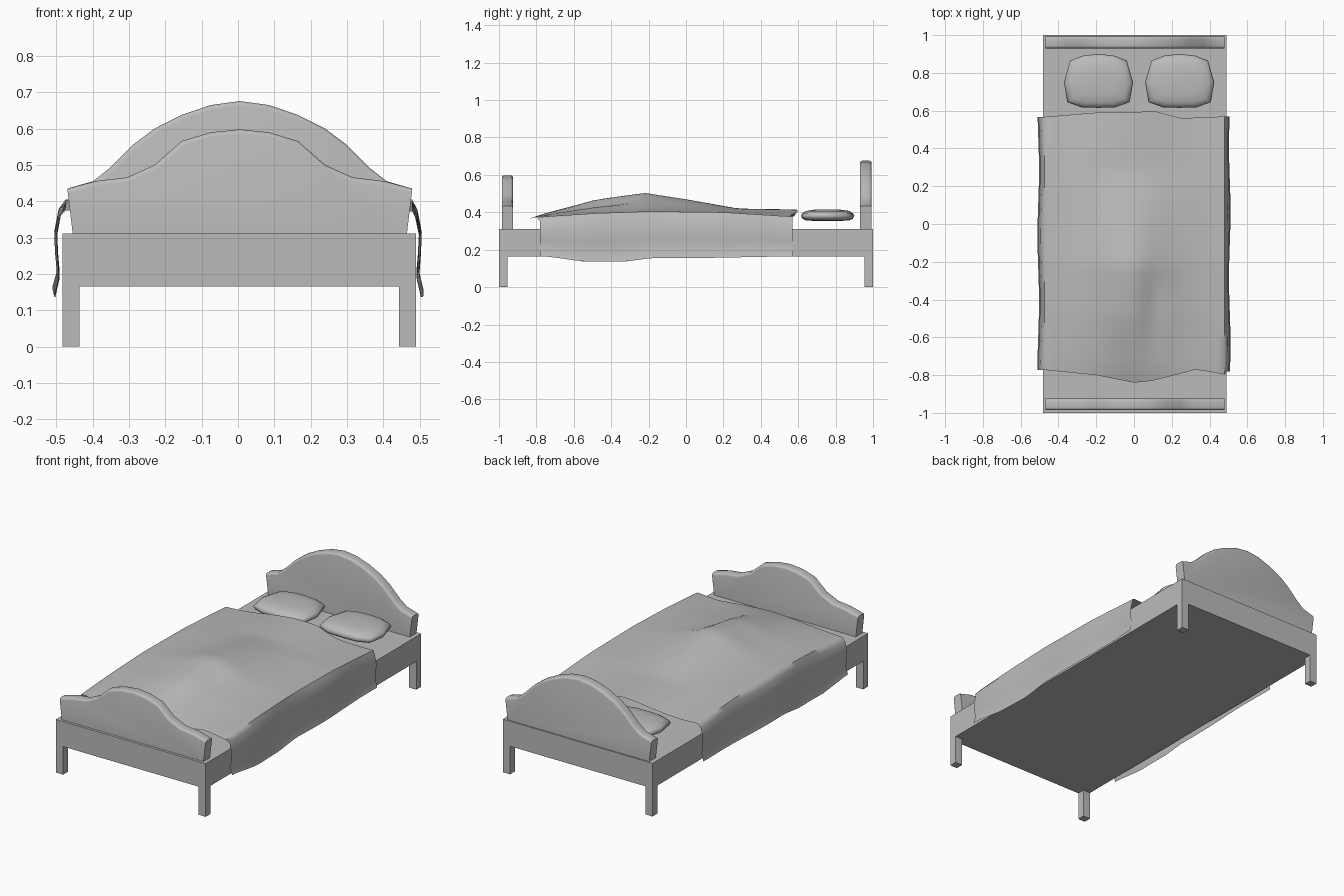
import bpy, bmesh, math
from mathutils import Vector

cube = bpy.data.objects.get("Cube")
if cube:
    bpy.data.objects.remove(cube, do_unlink=True)

grey = bpy.data.materials.new("plain_grey")
grey.use_nodes = True
GREY = (0.5, 0.5, 0.5, 1)
grey.diffuse_color = GREY
grey.node_tree.nodes["Principled BSDF"].inputs["Base Color"].default_value = GREY

CX = 0.005  # frame centre line


def finish(name, bm, angle=None, recalc=True):
    if recalc:
        bmesh.ops.recalc_face_normals(bm, faces=bm.faces)
    mesh = bpy.data.meshes.new(name)
    bm.to_mesh(mesh)
    bm.free()
    mesh.materials.append(grey)
    ob = bpy.data.objects.new(name, mesh)
    bpy.context.collection.objects.link(ob)
    if angle:
        bpy.ops.object.select_all(action="DESELECT")
        ob.select_set(True)
        bpy.context.view_layer.objects.active = ob
        bpy.ops.object.shade_smooth_by_angle(angle=math.radians(angle))
    return ob


def box(name, lo, hi):
    bm = bmesh.new()
    bmesh.ops.create_cube(bm, size=1)
    for v in bm.verts:
        v.co = [l + (c + 0.5) * (h - l) for l, h, c in zip(lo, hi, v.co)]
    return finish(name, bm)


def lerp(points, t):
    """Piecewise linear lookup in sorted (t, value) pairs, eased between them."""
    if t <= points[0][0]:
        return points[0][1]
    for (a, va), (b, vb) in zip(points, points[1:]):
        if t <= b:
            return va + (vb - va) * (t - a) / (b - a)
    return points[-1][1]


# Frame and legs
box("bed_frame", (-0.483, -1, 0.165), (0.49, 1, 0.312))
for xn, x in (("right", -0.483), ("left", 0.443)):
    for yn, y in (("front", -1), ("back", 0.955)):
        box(f"{yn}_{xn}_leg", (x, y, 0), (x + 0.047, y + 0.045, 0.166))


# Arched end boards with a rounded top edge
def end_board(name, half, y0, y1):
    pts = [(CX - x, z) for x, z in half] + [(CX + x, z) for x, z in half[-2::-1]]
    bm = bmesh.new()
    face = bm.faces.new([bm.verts.new((x, y0, z)) for x, z in pts])
    ext = bmesh.ops.extrude_face_region(bm, geom=[face])
    for v in ext["geom"]:
        if isinstance(v, bmesh.types.BMVert):
            v.co.y = y1
    rim = [e for e in bm.edges if abs(e.verts[0].co.y - e.verts[1].co.y) < 1e-5
           and min(v.co.z for v in e.verts) > 0.4]
    bmesh.ops.bevel(bm, geom=rim, offset=0.013, segments=3, profile=0.5, affect="EDGES")
    finish(name, bm, 40)


end_board("headboard", [(0.46, 0.31), (0.475, 0.435), (0.405, 0.455), (0.36, 0.49),
                        (0.295, 0.555), (0.235, 0.6), (0.16, 0.638), (0.08, 0.665),
                        (0, 0.676)], 0.93, 0.992)
end_board("footboard", [(0.46, 0.31), (0.475, 0.435), (0.395, 0.456), (0.31, 0.466),
                        (0.235, 0.5), (0.16, 0.566), (0.08, 0.59), (0, 0.598)], -0.985, -0.925)

# Draped blanket: one open sheet, swept along the bed
FOOT = [(-0.5, -0.77), (-0.2, -0.8), (0, -0.84), (0.1, -0.83), (0.33, -0.77), (0.5, -0.8)]
HEAD = [(-0.5, 0.565), (-0.2, 0.59), (0, 0.59), (0.1, 0.6), (0.25, 0.56), (0.5, 0.57)]
CREST = [(-0.84, 0.365), (-0.77, 0.39), (-0.48, 0.468), (-0.22, 0.504), (0, 0.47),
         (0.28, 0.42), (0.6, 0.415)]
EDGE = [(-0.84, 0.365), (-0.75, 0.378), (-0.48, 0.395), (-0.2, 0.405), (0.2, 0.4), (0.6, 0.375)]
HEM = [(-0.75, 0.165), (-0.55, 0.137), (-0.33, 0.136), (-0.18, 0.156), (0.1, 0.156), (0.57, 0.165)]
ROWS, COLS = 30, 24


def blanket_row(t):
    row = []
    for i in range(COLS + 1):
        x = -0.475 + 0.955 * i / COLS
        y = lerp(FOOT, x) + t * (lerp(HEAD, x) - lerp(FOOT, x))
        side = 1 - abs(2 * i / COLS - 1)
        ridge = math.exp(-((x + 0.02) / 0.22) ** 2) * min(1, side * 3)
        z = lerp(EDGE, y) + (lerp(CREST, y) - lerp(EDGE, y)) * ridge
        # shallow crease beside the raised centre and one near the pillows
        z -= 0.02 * math.exp(-((x - 0.1) / 0.05) ** 2 - ((y + 0.45) / 0.2) ** 2)
        z += 0.01 * math.exp(-((x + 0.23) / 0.04) ** 2 - ((y - 0.35) / 0.2) ** 2)
        row.append((x, y, z))

    def hang(s):
        _, y, z = row[0 if s < 0 else -1]
        hem = lerp(HEM, y)
        y = max(-0.78, y)
        wave = 0.004 * math.sin(9 * y + s)
        return [(s * (0.002 + w) + wave, y, z + (hem - z) * f)
                for w, f in ((0.488, 0.1), (0.5, 0.35), (0.497, 0.6), (0.493, 0.8), (0.505, 1))]
    return hang(-1)[::-1] + row + hang(1)


bm = bmesh.new()
sheet = [[bm.verts.new(p) for p in blanket_row(r / ROWS)] for r in range(ROWS + 1)]
for a, b in zip(sheet, sheet[1:]):
    for i in range(len(a) - 1):
        bm.faces.new((a[i], a[i + 1], b[i + 1], b[i]))
finish("blanket", bm, 60, recalc=False)

# Pillows: stacked rings with a thin seam
OUTLINE = [(-0.183, 0.75), (-0.15, 0.865), (-0.08, 0.892), (0, 0.9), (0.08, 0.892), (0.15, 0.865),
           (0.183, 0.75), (0.165, 0.645), (0.09, 0.618), (0, 0.615), (-0.09, 0.618), (-0.165, 0.645)]
RINGS = [(0.5, 0.354), (0.82, 0.357), (0.95, 0.366), (1, 0.381), (0.95, 0.395),
         (0.82, 0.407), (0.5, 0.414)]
for name, px in (("right_pillow", -0.188), ("left_pillow", 0.242)):
    bm = bmesh.new()
    rings = [[bm.verts.new((px + x * s, 0.755 + (y - 0.755) * s, z)) for x, y in OUTLINE]
             for s, z in RINGS]
    n = len(OUTLINE)
    for a, b in zip(rings, rings[1:]):
        for i in range(n):
            j = (i + 1) % n
            bm.faces.new((a[i], a[j], b[j], b[i]))
    for ring, z in ((rings[0], 0.354), (rings[-1], 0.416)):
        tip = bm.verts.new(Vector((px, 0.755, z)))
        for i in range(n):
            bm.faces.new((ring[i], ring[(i + 1) % n], tip))
    finish(name, bm, 70)
